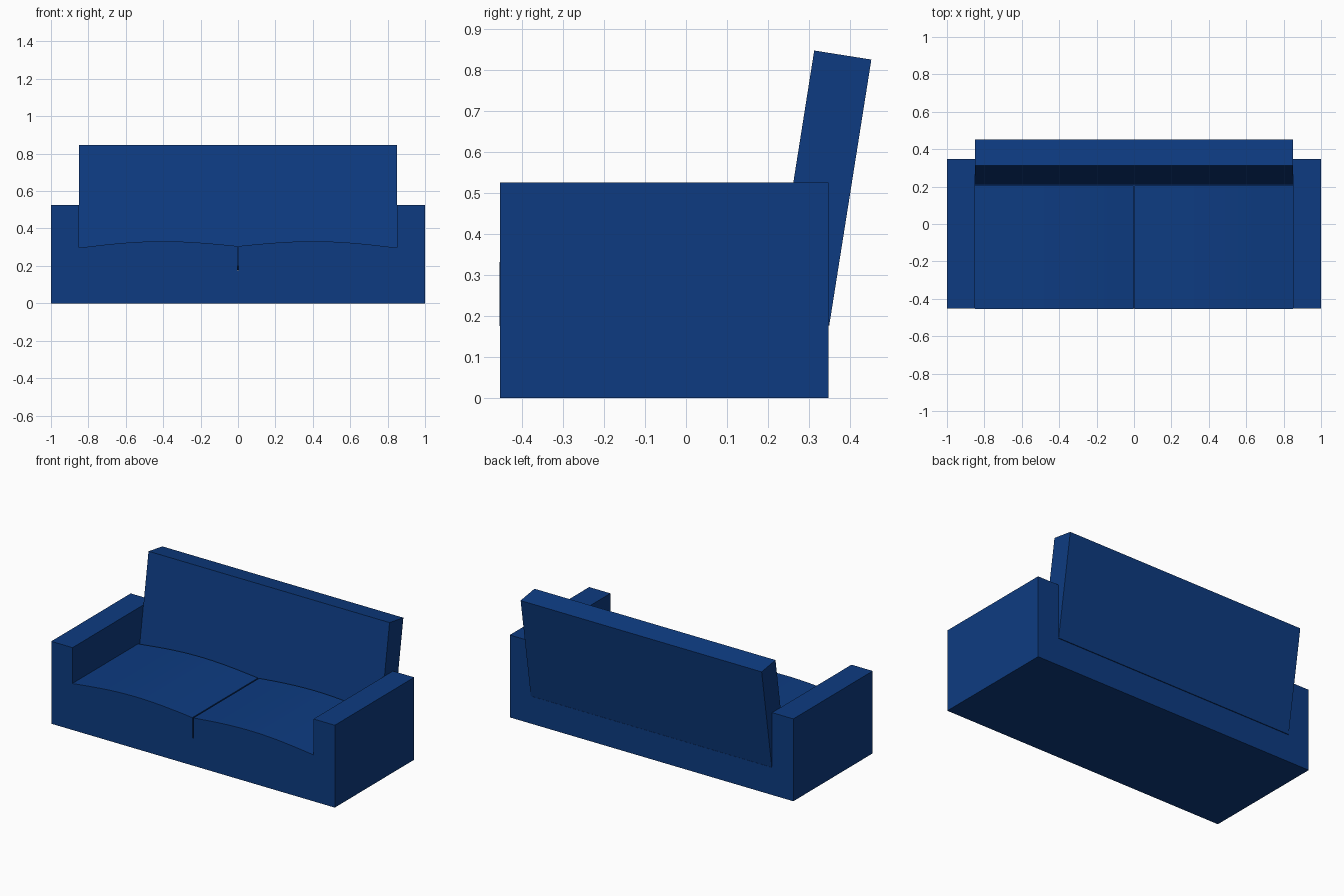
import bpy, bmesh, math

if "Cube" in bpy.data.objects:
    bpy.data.objects.remove(bpy.data.objects["Cube"])

blue = bpy.data.materials.new("deep blue fabric")
blue.diffuse_color = (0.004, 0.044, 0.22, 1)
blue.use_nodes = True
blue.node_tree.nodes["Principled BSDF"].inputs["Base Color"].default_value = blue.diffuse_color


def extrude(name, profile, axis, start, end):
    """Extrude a 2D profile along x (profile is y,z) or along y (profile is x,z)."""
    def place(p, t):
        return (t, p[0], p[1]) if axis == "x" else (p[0], t, p[1])
    bm = bmesh.new()
    a = [bm.verts.new(place(p, start)) for p in profile]
    b = [bm.verts.new(place(p, end)) for p in profile]
    bm.faces.new(a)
    bm.faces.new(b[::-1])
    n = len(profile)
    for i in range(n):
        j = (i + 1) % n
        bm.faces.new((a[i], b[i], b[j], a[j]))
    bmesh.ops.recalc_face_normals(bm, faces=bm.faces[:])
    mesh = bpy.data.meshes.new(name)
    bm.to_mesh(mesh)
    bm.free()
    mesh.materials.append(blue)
    obj = bpy.data.objects.new(name, mesh)
    bpy.context.collection.objects.link(obj)
    return obj


# Base and both armrests as one U-shaped frame
base_top, arm_top, inner = 0.175, 0.525, 0.85
extrude("frame_with_armrests",
        [(-1, 0), (1, 0), (1, arm_top), (inner, arm_top), (inner, base_top),
         (-inner, base_top), (-inner, arm_top), (-1, arm_top)],
        "y", -0.453, 0.347)

# Two seat cushions with gently arched tops
steps = 16
for side, label in ((-1, "left"), (1, "right")):
    x0, x1 = 0.004, inner
    profile = [(side * x0, base_top), (side * x1, base_top)]
    for i in range(steps + 1):
        t = 1 - i / steps
        z = 0.306 - 0.009 * t + 0.03 * math.sin(math.pi * t)
        profile.append((side * (x0 + (x1 - x0) * t), z))
    cushion = extrude(label + "_seat_cushion", profile, "y", -0.455, 0.207)
    bpy.context.view_layer.objects.active = cushion
    cushion.select_set(True)
    bpy.ops.object.shade_smooth_by_angle(angle=math.radians(30))
    cushion.select_set(False)

# Backrest slab leaning back nine degrees
lean, thick, length = math.radians(9), 0.141, 0.656
by, bz = 0.210, 0.199
ux, uz = math.sin(lean), math.cos(lean)
extrude("backrest",
        [(by, bz), (by + thick * uz, bz - thick * ux),
         (by + thick * uz + length * ux, bz - thick * ux + length * uz),
         (by + length * ux, bz + length * uz)],
        "x", -inner, inner)
